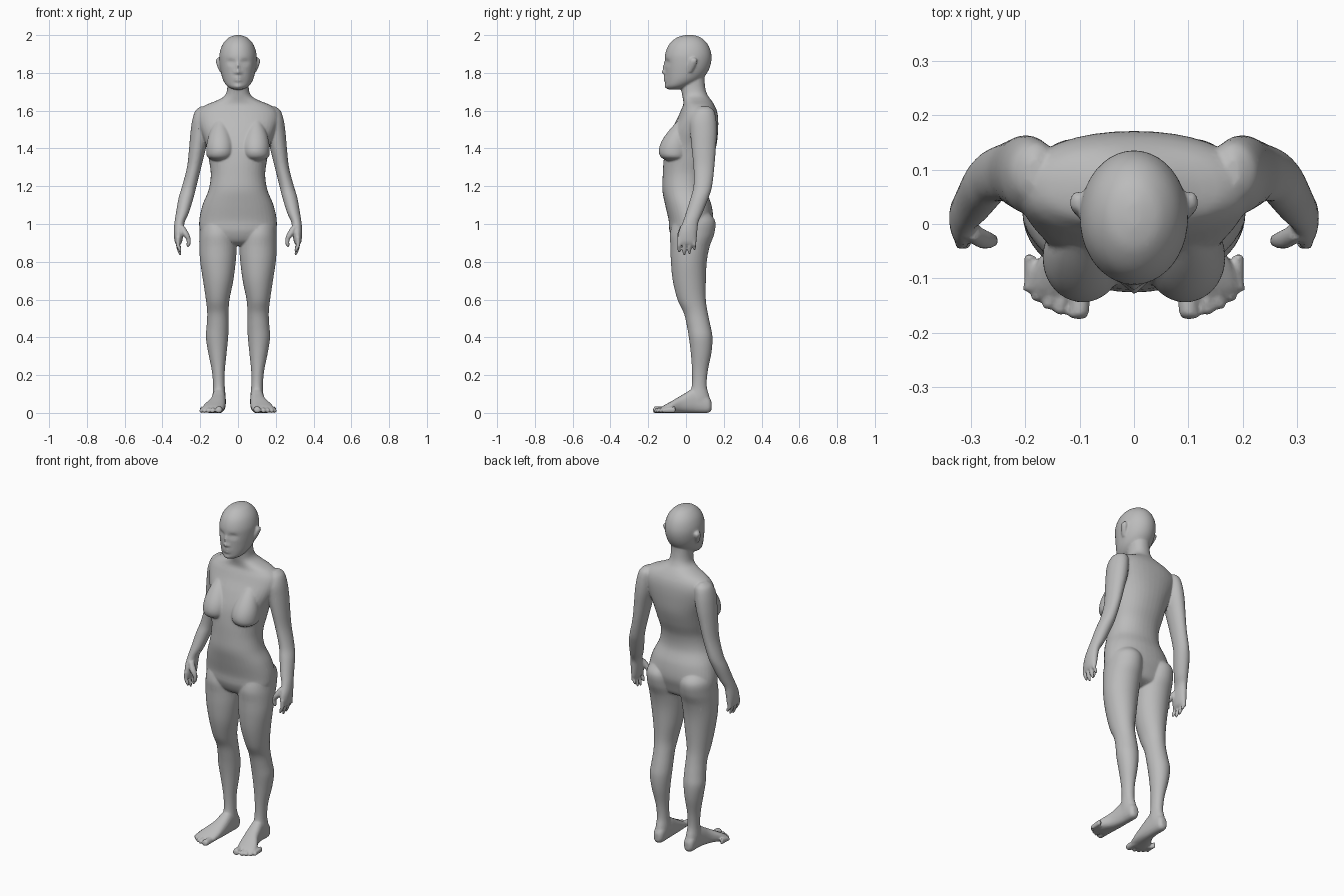
import bpy
import bmesh
import math
from mathutils import Vector, Matrix

default_cube = bpy.data.objects.get("Cube")
if default_cube:
    bpy.data.objects.remove(default_cube, do_unlink=True)

SEGMENTS = 40
STEPS = 6
bm = bmesh.new()          # sizes below are in hundredths of a unit


def blend(p, q, r, s, t):
    """Smooth curve value between q and r."""
    return 0.5 * (2 * q + (r - p) * t + (2 * p - 5 * q + 4 * r - s) * t * t
                  + (3 * q - p - 3 * r + s) * t ** 3)


def loft(rows, axis="z", power=2.0):
    """Closed skin through rounded rings: (position, min a, max a, min b, max b)."""
    last = len(rows) - 1
    rings = []
    for i in range(last):
        four = [rows[max(i - 1, 0)], rows[i], rows[i + 1], rows[min(i + 2, last)]]
        rings += [[blend(*values, k / STEPS) for values in zip(*four)] for k in range(STEPS)]
    rings.append(rows[last])
    loops = []
    for along, a0, a1, b0, b1 in rings:
        loop = []
        for k in range(SEGMENTS):
            angle = math.tau * k / SEGMENTS
            c, s = math.cos(angle), math.sin(angle)
            a = (a0 + a1) / 2 + (a1 - a0) / 2 * math.copysign(abs(c) ** (2 / power), c)
            b = (b0 + b1) / 2 + (b1 - b0) / 2 * math.copysign(abs(s) ** (2 / power), s)
            loop.append(bm.verts.new((a, b, along) if axis == "z" else (a, along, b)))
        loops.append(loop)
    for low, high in zip(loops, loops[1:]):
        for k in range(SEGMENTS):
            n = (k + 1) % SEGMENTS
            bm.faces.new((low[k], low[n], high[n], high[k]))
    bm.faces.new(loops[0])
    bm.faces.new(loops[-1])
    return [v for loop in loops for v in loop]


def centred(rows):
    """Rows given as (height, half width, front, back)."""
    return [(z, -half, half, front, back) for z, half, front, back in rows]


def sculpt(verts, centre, radii, push):
    """Push points near a centre forward (or back), the same on both sides."""
    for v in verts:
        offset = Vector((abs(v.co.x), v.co.y, v.co.z)) - Vector(centre)
        reach = sum((d / r) ** 2 for d, r in zip(offset, radii))
        v.co.y -= push * math.exp(-reach)


# Leg and buttock
loft([(108, 6, 15, 0, 10), (102, 2, 19.5, -6, 15.3), (95, 1, 20.4, -8.5, 15),
      (88, 0.7, 20.5, -8.2, 12.5), (80, 1.2, 20, -8, 11), (70, 2.5, 18.5, -7, 10.5),
      (60, 4.5, 17, -4.5, 10.5), (53, 5, 16.3, -1.2, 11.5), (46, 5, 16.6, 0.5, 13),
      (40, 5.2, 17, 1.5, 14), (32, 6, 15.8, 2.5, 13.5), (22, 7, 13.8, 3.2, 11.5),
      (14, 7, 13.2, 3, 11), (8, 6.5, 13.5, 1, 12.5), (3, 7, 13, 1, 12)])

# Foot
loft([(13.5, 8.5, 11.5, 1.5, 6), (11.5, 7, 13, 0, 9), (5, 6.5, 13.5, 0, 13),
      (-2, 6.5, 15, 0, 9.5), (-8, 7, 18.3, 0, 6), (-12, 8, 19, 0, 3.8),
      (-13.5, 10, 17, 0.5, 2.5)], axis="y", power=2.4)

# Toes, from the big toe outward
for x, tip, width in ((10, -17.5, 1.8), (13.3, -16.7, 1.1), (15.5, -15.7, 1.1),
                      (17.6, -14.3, 1), (19.2, -12.6, 1)):
    loft([(tip + 7, x - width, x + width, 0, 3.5),
          (tip + 2, x - width, x + width, 0, 1.7 + width),
          (tip + 0.6, x + 0.3 - width, x + 0.3 + width, 0, 1.3 + width),
          (tip, x - width / 2, x + width / 2, 0.5, 1.5)], axis="y")

# Arm and palm
loft([(162.3, 17, 19.5, 7, 12), (160, 14, 22.5, 4, 14.8), (155, 14, 24.2, 2, 16),
      (148, 15, 25.2, 2.3, 16.3), (140, 17, 25.9, 3, 15.8), (130, 19.5, 27, 4, 15),
      (120, 22, 29.6, 4, 13.8), (114, 23.5, 31.4, 2.5, 12), (106, 26, 32.8, 0, 8.8),
      (101, 28.2, 33.6, -1.7, 6.6), (96, 28.7, 34, -3.8, 6), (91, 29.5, 33.6, -4.4, 5.6),
      (89, 30.5, 32.8, -3.8, 5)])

# Fingers, from the index finger back
for y, tip in ((-3.6, 85), (-0.9, 83.5), (1.8, 84), (4.4, 86)):
    loft([(93, 30.5, 32.8, y - 1, y + 1), (89, 30.7, 32.9, y - 1, y + 1),
          (tip + 2, 30, 32, y - 1, y + 1), (tip, 29.9, 31, y - 0.5, y + 0.5)])

# Thumb
loft([(99, 28.5, 31, -3, 0), (95, 26, 29.7, -4.5, -1), (91.5, 25, 27.3, -4.3, -1.8),
      (89, 25.3, 27.3, -4, -1.8), (87.8, 26, 27, -3.5, -2.3)])

# Breast
loft([(157, 8, 11, -2, 2), (150, 4.5, 14.5, -8.6, 2), (144, 2.5, 16.3, -12.8, 2),
      (139, 2, 16.8, -14.4, 2), (135.5, 3, 16.2, -13.4, 1), (133.5, 6, 13, -10, 0)])

# Ear
loft([(188, 9.4, 10.8, 2.7, 5), (186.5, 9, 11.8, 2, 6), (183.5, 8.8, 11, 1.2, 5),
      (180.3, 8.3, 9.6, 1, 3)])

# Copy every paired part to the other side
copy = bmesh.ops.duplicate(bm, geom=bm.verts[:] + bm.edges[:] + bm.faces[:])["geom"]
bmesh.ops.scale(bm, vec=(-1, 1, 1), verts=[g for g in copy if isinstance(g, bmesh.types.BMVert)])

# Torso and neck
loft(centred([(88.5, 3, -3, 6), (91, 15, -6.5, 11), (96, 19.8, -8.7, 13), (102, 20.5, -9.2, 14.4),
              (110, 18.8, -11, 13.5), (118, 15.6, -12.5, 10.8), (126, 14.4, -12.3, 11.2),
              (134, 15.4, -11.8, 14), (142, 17, -10.5, 16.2), (150, 20, -7.5, 17),
              (156, 21.5, -4.5, 17), (160, 20.5, -2.8, 16.3), (163, 17, -1.5, 15),
              (165.5, 11, -1.5, 13.4), (168, 7, -2, 11.6), (172, 5.7, -2.6, 10.2),
              (180, 5.7, -3, 9.6)]), power=2.2)

# Head
head = loft(centred([(200, 1.2, -0.5, 4), (198.6, 5, -5, 8), (195, 8.2, -9, 11.6),
                     (190, 9.8, -11, 13.4), (185, 9.8, -11.2, 13.2), (180, 9, -11, 11.2),
                     (176, 7.8, -10.8, 7.5), (173, 5.8, -10.6, 2), (171.3, 3, -9.4, -3)]))

# Face: eye sockets, eyelids, nose, nostrils, lips, mouth line, chin
sculpt(head, (3.7, -10.2, 185.6), (2, 4, 1.3), -1.3)
sculpt(head, (3.7, -9.5, 185.4), (1.3, 4, 0.7), 0.7)
sculpt(head, (0, -11, 183.2), (0.9, 4, 2.2), 1.1)
sculpt(head, (0, -11, 180.4), (1.1, 4, 1.2), 2)
sculpt(head, (1.4, -11, 180), (0.8, 4, 0.8), 0.7)
sculpt(head, (0, -11, 176.8), (2.4, 4, 1.5), 1.5)
sculpt(head, (0, -11, 176.8), (2.3, 4, 0.4), -0.9)
sculpt(head, (0, -10.5, 172.6), (2.2, 4, 1.3), 0.9)

# Join all parts into one smooth skin, then thin out its faces
bmesh.ops.transform(bm, matrix=Matrix.Scale(0.01, 4), verts=bm.verts)
bmesh.ops.recalc_face_normals(bm, faces=bm.faces)
mesh = bpy.data.meshes.new("body")
bm.to_mesh(mesh)
bm.free()
body = bpy.data.objects.new("body", mesh)
bpy.context.scene.collection.objects.link(body)
remesh = body.modifiers.new("skin", "REMESH")
remesh.mode = "VOXEL"
remesh.voxel_size = 0.0055
remesh.use_smooth_shade = True
soften = body.modifiers.new("soften", "SMOOTH")
soften.factor = 0.5
soften.iterations = 3
thin = body.modifiers.new("thin out", "DECIMATE")
thin.ratio = 0.25

# Plain grey
grey = bpy.data.materials.new("plain grey")
grey.use_nodes = True
grey.diffuse_color = (0.5, 0.5, 0.5, 1)
shader = grey.node_tree.nodes["Principled BSDF"]
shader.inputs["Base Color"].default_value = grey.diffuse_color
mesh.materials.append(grey)
